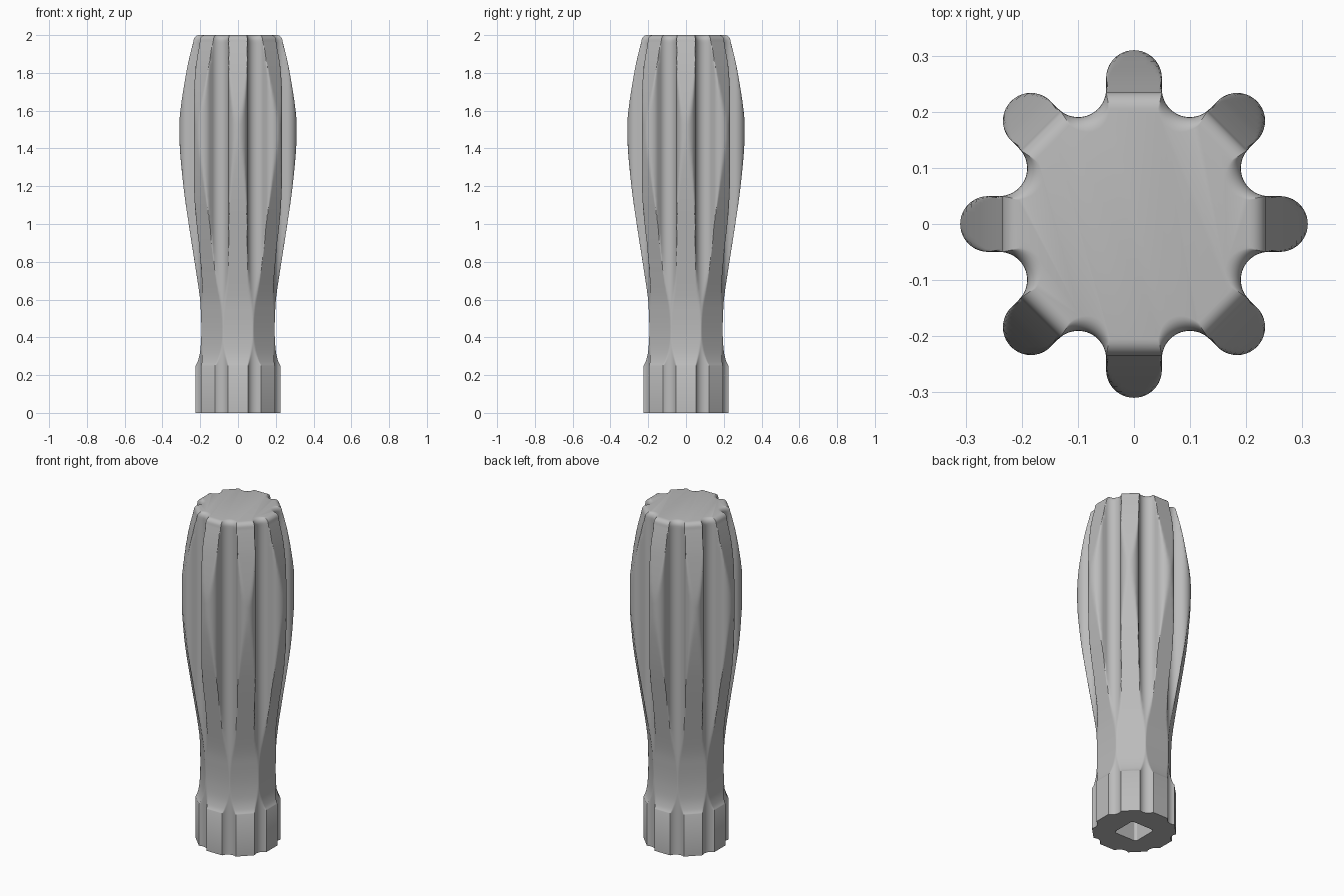
import bpy, bmesh
from math import sin, cos, pi, radians, hypot, atan2

cube = bpy.data.objects.get("Cube")
if cube:
    bpy.data.objects.remove(cube)

LOBES = 8
STEP = 2 * pi / LOBES
FLUTE_DIST = 0.26
CX, CY = FLUTE_DIST * cos(STEP / 2), FLUTE_DIST * sin(STEP / 2)
RAD = CY / 2
FILLET = 0.03


def star_outline():
    """Polar outline of eight round-tipped ribs parted by round flutes."""
    half = []
    for i in range(11):                      # rib tip
        a = pi / 2 * i / 10
        half.append((FLUTE_DIST + RAD * cos(a), RAD * sin(a)))
    for i in range(13):                      # half of the flute
        a = radians(270 - 67.5 * i / 12)
        half.append((CX + RAD * cos(a), CY + RAD * sin(a)))
    polar = [(atan2(y, x), hypot(x, y)) for x, y in half]
    lobe = [(-a, r) for a, r in reversed(polar[1:-1])] + polar
    return [(a + k * STEP, r) for k in range(LOBES) for a, r in lobe]


def off_axis(a, step):
    """Angle from the nearest multiple of step."""
    return a - step * round(a / step)


def catmull(points, steps):
    result = []
    for i in range(len(points) - 1):
        p0, p1 = points[max(i - 1, 0)], points[i]
        p2, p3 = points[i + 1], points[min(i + 2, len(points) - 1)]
        for s in range(steps):
            t = s / steps
            result.append(tuple(
                0.5 * (2 * b + (c - a) * t + (2 * a - 5 * b + 4 * c - d) * t * t
                       + (3 * b - a - 3 * c + d) * t ** 3)
                for a, b, c, d in zip(p0, p1, p2, p3)))
    return result + [points[-1]]


# Height and half width of the grip from the collar to the top fillet
grip = [(0.25, 0.225), (0.27, 0.214), (0.31, 0.203), (0.36, 0.197),
        (0.43, 0.194), (0.52, 0.196), (0.62, 0.203), (0.8, 0.230),
        (1.0, 0.261), (1.2, 0.289), (1.45, 0.311), (1.6, 0.305),
        (1.8, 0.274), (1.9, 0.253), (1.97, 0.235)]
star = star_outline()


def body_ring(z, width, inset=0):
    ring = []
    for a, r in star:
        r = min(r, width / cos(off_axis(a, STEP))) - inset
        ring.append((r * cos(a), r * sin(a), z))
    return ring


def socket_ring(z):
    """Square socket with clipped corners."""
    ring = []
    for a, _ in star:
        r = min(0.102, 0.077 / cos(off_axis(a, pi / 2)))
        ring.append((r * cos(a), r * sin(a), z))
    return ring


# Socket, underside, collar, grip and rounded top as one loft
rings = [socket_ring(0.8), socket_ring(0), body_ring(0, 0.225)]
rings += [body_ring(z, w) for z, w in catmull(grip, 4)]
for i in range(1, 7):
    a = pi / 2 * i / 6
    rings.append(body_ring(2 - FILLET + FILLET * sin(a), grip[-1][1],
                           FILLET * (1 - cos(a))))

bm = bmesh.new()
loops = [[bm.verts.new(co) for co in ring] for ring in rings]
for low, high in zip(loops, loops[1:]):
    for i in range(len(low)):
        j = (i + 1) % len(low)
        bm.faces.new((low[i], low[j], high[j], high[i]))
bm.faces.new(loops[-1])
bm.faces.new(list(reversed(loops[0])))
bmesh.ops.recalc_face_normals(bm, faces=bm.faces)
mesh = bpy.data.meshes.new("fluted_handle")
bm.to_mesh(mesh)
bm.free()

# Plain grey
grey = bpy.data.materials.new("plain_grey")
grey.use_nodes = True
colour = (0.5, 0.5, 0.5, 1)
grey.diffuse_color = colour
grey.node_tree.nodes["Principled BSDF"].inputs["Base Color"].default_value = colour
mesh.materials.append(grey)

handle = bpy.data.objects.new("fluted_handle", mesh)
bpy.context.collection.objects.link(handle)
bpy.context.view_layer.objects.active = handle
handle.select_set(True)
bpy.ops.object.shade_smooth_by_angle(angle=radians(50))
